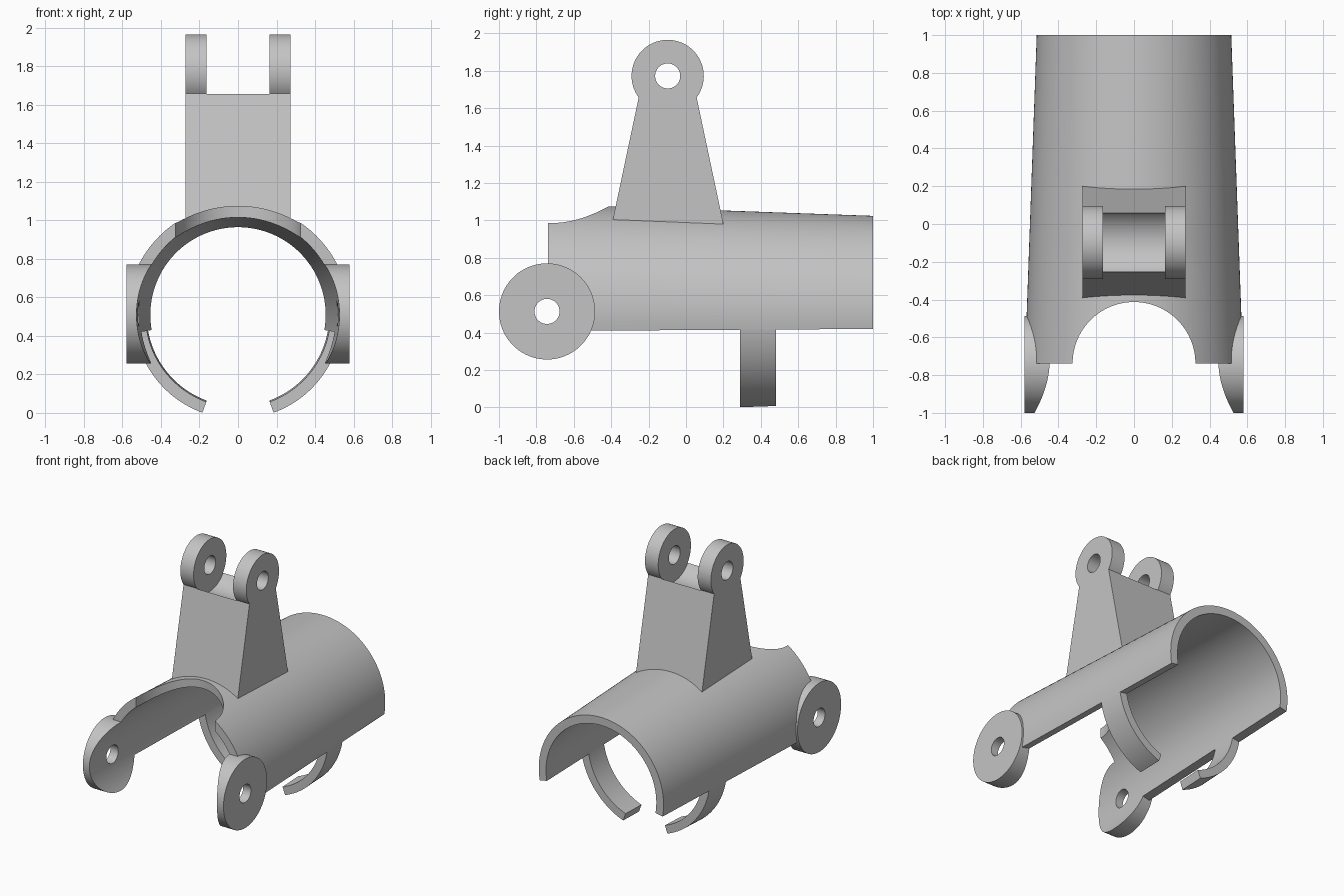
import bpy, bmesh, math
from mathutils import Matrix

if "Cube" in bpy.data.objects:
    bpy.data.objects.remove(bpy.data.objects["Cube"], do_unlink=True)

AXIS_Z = 0.509      # height of the sleeve axis
WALL = 0.06         # sleeve wall thickness
FRONT, BACK = -0.738, 1.0
PIN_R = 0.067       # radius of every pin hole

grey = bpy.data.materials.new("plain_grey")
grey.use_nodes = True
grey.diffuse_color = (0.55, 0.55, 0.55, 1)
grey.node_tree.nodes["Principled BSDF"].inputs["Base Color"].default_value = (0.55, 0.55, 0.55, 1)


def outer_radius(y):
    return 0.515 + (1.0 - y) * 0.036


def finish_mesh(name, bm):
    bmesh.ops.recalc_face_normals(bm, faces=bm.faces)
    mesh = bpy.data.meshes.new(name)
    bm.to_mesh(mesh)
    bm.free()
    mesh.materials.append(grey)
    obj = bpy.data.objects.new(name, mesh)
    bpy.context.collection.objects.link(obj)
    return obj


def loft(name, loops, closed):
    """Skin a row of equal loops; close it into a ring or cap both ends."""
    bm = bmesh.new()
    rows = [[bm.verts.new(p) for p in loop] for loop in loops]
    n = len(rows[0])
    pairs = list(zip(rows, rows[1:])) + ([(rows[-1], rows[0])] if closed else [])
    for a, b in pairs:
        for i in range(n):
            j = (i + 1) % n
            bm.faces.new((a[i], a[j], b[j], b[i]))
    if not closed:
        bm.faces.new(rows[0])
        bm.faces.new(rows[-1])
    return finish_mesh(name, bm)


def sleeve_arc(name, a0, a1, y0, y1):
    """Part of the tapered sleeve between two angles (degrees, 0 is +x)."""
    loops = []
    steps = round((a1 - a0) / 2.5)
    for k in range(steps + 1):
        a = math.radians(a0 + (a1 - a0) * k / steps)
        ring = ((outer_radius(y0), y0), (outer_radius(y1), y1),
                (outer_radius(y1) - WALL, y1), (outer_radius(y0) - WALL, y0))
        loops.append([(r * math.cos(a), y, AXIS_Z + r * math.sin(a)) for r, y in ring])
    return loft(name, loops, False)


def bore(inset):
    """Solid tapered core lying the given depth below the outer surface."""
    loops = []
    for y in (-1.2, 1.2):
        r = outer_radius(y) - inset
        angles = [math.radians(2.5 * k) for k in range(144)]
        loops.append([(r * math.cos(a), y, AXIS_Z + r * math.sin(a)) for a in angles])
    return loft("bore_cutter", loops, False)


def cylinder(name, radius, depth, centre, along_x=True, segments=96):
    bm = bmesh.new()
    m = Matrix.Translation(centre)
    if along_x:
        m = m @ Matrix.Rotation(math.pi / 2, 4, 'Y')
    bmesh.ops.create_cone(bm, cap_ends=True, segments=segments, radius1=radius,
                          radius2=radius, depth=depth, matrix=m)
    return finish_mesh(name, bm)


def cut(obj, *cutters):
    """Subtract the cutters, bake the result and delete the cutters."""
    for c in cutters:
        c.hide_render = True
        mod = obj.modifiers.new("cut", 'BOOLEAN')
        mod.operation = 'DIFFERENCE'
        mod.solver = 'EXACT'
        mod.object = c
    bpy.context.view_layer.update()
    graph = bpy.context.evaluated_depsgraph_get()
    baked = bpy.data.meshes.new_from_object(obj.evaluated_get(graph))
    obj.modifiers.clear()
    obj.data = baked
    for c in cutters:
        bpy.data.objects.remove(c, do_unlink=True)


parts = []

# Tapered sleeve with a round notch at the front and pin holes in its cheeks
sleeve = sleeve_arc("sleeve", -10, 190, FRONT, BACK)
cut(sleeve,
    cylinder("notch_cutter", 0.325, 2.0, (0, FRONT, 1.6), along_x=False),
    cylinder("pin_cutter", PIN_R, 3, (0, -0.743, 0.513), segments=48))
parts.append(sleeve)

# Spring clips under the sleeve and pivot discs at the front, on both sides
for side, sx, a0 in (("left", 1, -70), ("right", -1, 190)):
    parts.append(sleeve_arc(side + "_clip", a0, a0 + 60, 0.29, 0.48))
    disc = cylinder(side + "_pivot_disc", 0.257, 0.18, (sx * 0.49, -0.743, 0.513))
    cut(disc, bore(WALL),
        cylinder("pin_cutter", PIN_R, 3, (0, -0.743, 0.513), segments=48))
    parts.append(disc)

# Tapered tower ending in a round head, split into two lugs by a round groove
HEAD_Y, HEAD_Z, HEAD_R = -0.098, 1.772, 0.193
profile = [(HEAD_Y - 0.315, 0.9), (HEAD_Y + 0.315, 0.9)]
start, end = math.radians(-36.6), math.radians(216.6)
for k in range(65):
    a = start + (end - start) * k / 64
    profile.append((HEAD_Y + HEAD_R * math.cos(a), HEAD_Z + HEAD_R * math.sin(a)))
tower = loft("tower", [[(x, y, z) for y, z in profile] for x in (-0.272, 0.272)], False)
cut(tower, bore(WALL / 2),
    cylinder("groove_cutter", HEAD_R + 0.002, 0.326, (0, HEAD_Y, HEAD_Z)),
    cylinder("pin_cutter", PIN_R, 3, (0, HEAD_Y, HEAD_Z), segments=48))
parts.append(tower)

# Smooth the curved walls and keep the edges crisp
bpy.ops.object.select_all(action='DESELECT')
for p in parts:
    p.select_set(True)
bpy.context.view_layer.objects.active = parts[0]
bpy.ops.object.shade_smooth_by_angle(angle=math.radians(25))
